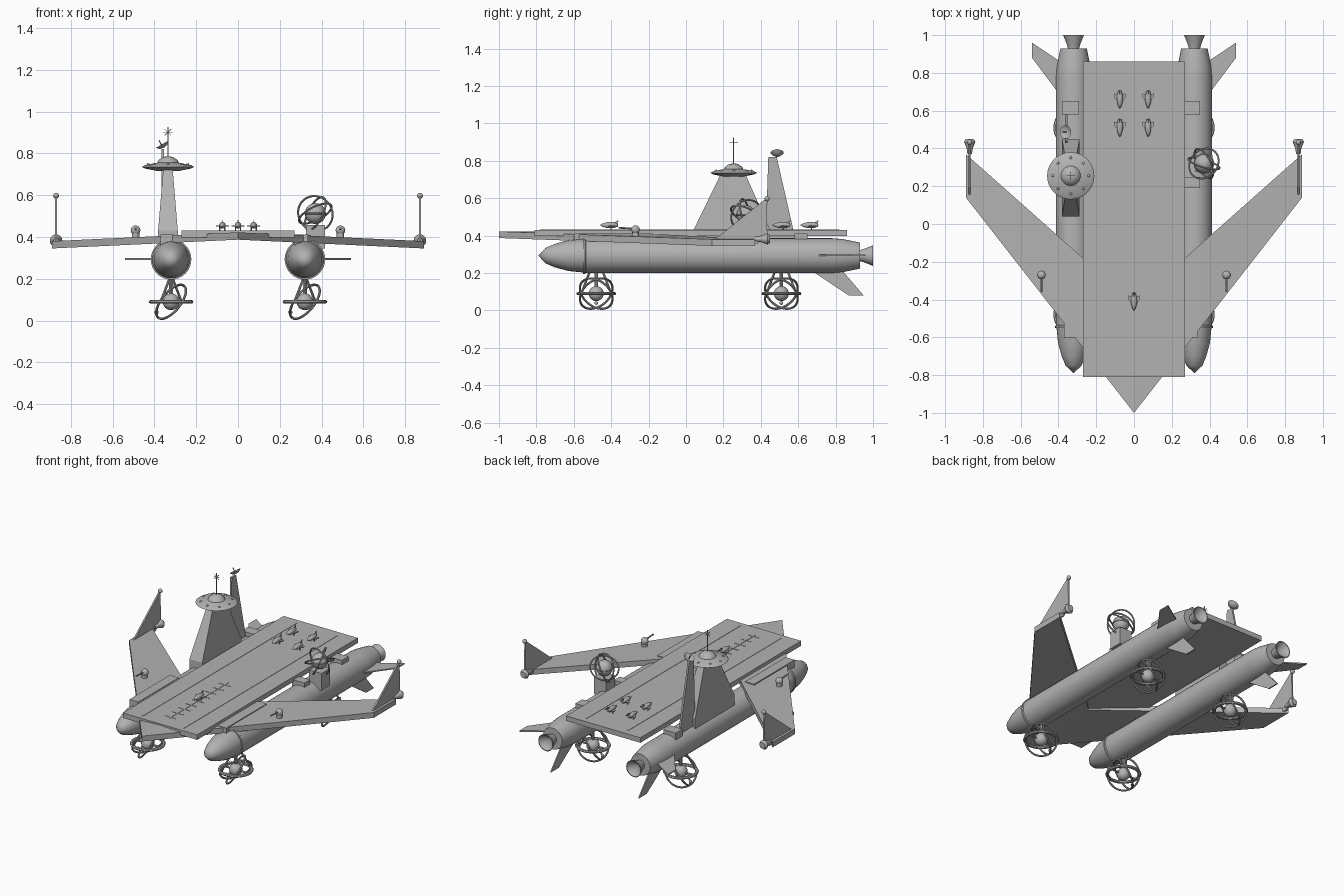
import bpy, bmesh
from math import pi, sin, cos, radians
from mathutils import Matrix, Vector

cube = bpy.data.objects.get("Cube")
if cube:
    bpy.data.objects.remove(cube, do_unlink=True)

GREY = (0.45, 0.45, 0.45, 1)
mat = bpy.data.materials.new("hull_grey")
mat.use_nodes = True
mat.diffuse_color = GREY
bsdf = next(n for n in mat.node_tree.nodes if n.type == 'BSDF_PRINCIPLED')
bsdf.inputs["Base Color"].default_value = GREY
Z, ALONG_Y = Matrix(), Matrix.Rotation(-pi / 2, 4, 'X')


def finish(name, bm, smooth=False):
    bmesh.ops.recalc_face_normals(bm, faces=bm.faces)
    mesh = bpy.data.meshes.new(name)
    bm.to_mesh(mesh)
    bm.free()
    mesh.materials.append(mat)
    if smooth:
        mesh.shade_smooth()
        mesh.set_sharp_from_angle(angle=radians(35))
    ob = bpy.data.objects.new(name, mesh)
    bpy.context.scene.collection.objects.link(ob)
    return ob


def prism(name, pts, axis, lo, hi, shape=None):
    """Extrude a flat outline along one axis; shape optionally moves each vertex."""
    bm = bmesh.new()
    rings = []
    for d in (lo, hi):
        ring = []
        for p in pts:
            co = list(p)
            co.insert(axis, d)
            ring.append(bm.verts.new(co))
        rings.append(ring)
        bm.faces.new(ring)
    for i in range(len(pts)):
        j = (i + 1) % len(pts)
        bm.faces.new((rings[0][i], rings[0][j], rings[1][j], rings[1][i]))
    if shape:
        for v in bm.verts:
            shape(v.co)
    return finish(name, bm)


def box(name, x0, x1, y0, y1, z0, z1):
    return prism(name, [(x0, y0), (x1, y0), (x1, y1), (x0, y1)], 2, z0, z1)


def lathe(name, profile, at, turn=Z, n=32):
    """Spin (radius, height) points round the local z axis."""
    bm = bmesh.new()
    rings = []
    for r, h in profile:
        count = n if r > 0 else 1
        rings.append([bm.verts.new((r * cos(2 * pi * i / n), r * sin(2 * pi * i / n), h))
                      for i in range(count)])
    for a, b in zip(rings, rings[1:]):
        for i in range(n):
            j = (i + 1) % n
            quad = [a[i % len(a)], a[j % len(a)], b[j % len(b)], b[i % len(b)]]
            bm.faces.new(list(dict.fromkeys(quad)))
    for ring in (rings[0], rings[-1]):
        if len(ring) > 1:
            bm.faces.new(ring)
    bm.transform(Matrix.Translation(at) @ turn)
    return finish(name, bm, True)


def ball(name, at, r):
    bm = bmesh.new()
    bmesh.ops.create_uvsphere(bm, u_segments=20, v_segments=12, radius=r)
    bm.transform(Matrix.Translation(at))
    return finish(name, bm, True)


def toward(direction):
    return Vector(direction).to_track_quat('Z', 'Y').to_matrix().to_4x4()


def ring(name, at, radius, thick, normal=(0, 0, 1), flat=1.0):
    prof = [(radius + thick * cos(pi * k / 4), flat * thick * sin(pi * k / 4)) for k in range(9)]
    bm = bmesh.new()
    n = 40
    loops = [[bm.verts.new((r * cos(2 * pi * i / n), r * sin(2 * pi * i / n), h))
              for i in range(n)] for r, h in prof[:-1]]
    for k in range(8):
        a, b = loops[k], loops[(k + 1) % 8]
        for i in range(n):
            j = (i + 1) % n
            bm.faces.new((a[i], a[j], b[j], b[i]))
    bm.transform(Matrix.Translation(at) @ toward(normal))
    return finish(name, bm, True)


def rod(name, a, b, r):
    d = Vector(b) - Vector(a)
    return lathe(name, [(r, 0), (r, d.length)], a, toward(d), 10)


# Flight deck with thin raised markings
box("flight_deck", -0.27, 0.27, -0.81, 0.86, 0.397, 0.43)
for s in (-1, 1):
    box("deck_line", s * 0.15 - 0.004, s * 0.15 + 0.004, -0.78, 0.82, 0.43, 0.432)
box("runway_line", -0.003, 0.003, -0.72, -0.1, 0.43, 0.432)
for k in range(9):
    y = -0.7 + k * 0.07
    box("runway_tick", -0.04, 0.04, y, y + 0.006, 0.43, 0.432)


# Swept wings that droop toward the tips and meet at the bow
def droop(co):
    co.z -= 0.042 * abs(co.x) / 0.89


for s, side in ((1, "left"), (-1, "right")):
    outline = [(0, -1), (s * 0.89, 0.14), (s * 0.89, 0.37), (0, -0.42)]
    prism(side + "_wing", outline, 2, 0.387, 0.422, droop)

    # Wing tip fin, mast ball and flared pod
    prism(side + "_tip_fin", [(0.13, 0.36), (0.43, 0.6), (0.435, 0.4), (0.38, 0.355)],
          0, s * 0.87 - 0.005, s * 0.87 + 0.005)
    ball(side + "_tip_ball", (s * 0.87, 0.433, 0.597), 0.014)
    lathe(side + "_tip_pod", [(0.012, 0.37), (0.016, 0.4), (0.03, 0.435), (0.02, 0.45)],
          (s * 0.87, 0, 0.382), ALONG_Y, 20)

    # Wing gun
    ball(side + "_gun_turret", (s * 0.49, -0.27, 0.432), 0.023)
    lathe(side + "_gun_base", [(0.018, 0.38), (0.018, 0.425)], (s * 0.49, -0.27, 0), Z, 16)
    rod(side + "_gun_barrel", (s * 0.49, -0.28, 0.437), (s * 0.49, -0.36, 0.442), 0.005)

    # Engine pod
    x = s * 0.32
    lathe(side + "_pod", [(0, -0.79), (0.042, -0.75), (0.063, -0.7), (0.082, -0.63), (0.09, -0.55),
                          (0.097, -0.55), (0.097, -0.54), (0.093, -0.535), (0.093, 0.78),
                          (0.088, 0.84), (0.07, 0.93), (0.03, 0.93), (0.035, 0.95), (0.055, 1),
                          (0.05, 1), (0, 0.95)], (x, 0, 0.293), ALONG_Y)
    prism(side + "_tail_fin", [(s * 0.39, 0.68), (s * 0.54, 0.88), (s * 0.54, 0.96),
                               (s * 0.39, 0.86)], 2, 0.291, 0.299)
    prism(side + "_keel_fin", [(0.66, 0.22), (0.83, 0.22), (0.95, 0.08), (0.87, 0.08)],
          0, x - 0.004, x + 0.004)

    # Pylons joining pod to wing and deck
    box(side + "_front_pylon", x - 0.05, x + 0.015, -0.6, -0.18, 0.36, 0.412)
    box(side + "_rear_pylon", x - 0.06, x + 0.03, 0.58, 0.65, 0.36, 0.41)
    box(side + "_middle_pylon", x - 0.06, x + 0.03, 0.19, 0.25, 0.36, 0.41)

    # Landing pods: a hub inside crossed rings
    for y in (-0.48, 0.51):
        c = (x, y, 0.09)
        ball("gear_hub", c, 0.04)
        ring("gear_flat_ring", c, 0.096, 0.011, flat=0.8)
        for t in (-1, 1):
            ring("gear_tilted_ring", c, 0.098, 0.006, (0.68, t * 0.45, -0.55))
            rod("gear_strut", (x, y + t * 0.03, 0.22), (x + t * 0.05, y + t * 0.08, 0.09), 0.006)
            rod("gear_spoke", (x - 0.096 * t, y, 0.09), (x, y, 0.09), 0.006)
        rod("gear_leg", (x, y, 0.22), c, 0.01)
        ball("gear_weight", (x - 0.07, y, 0.04), 0.01)

# Control tower
TX, TY = -0.335, 0.255


def taper(co):
    if co.z > 0.5:
        co.x = TX + (co.x - TX) * 0.48
        co.y = TY + (co.y - TY) * 0.33


tower = [(TX - 0.047, 0.04), (TX + 0.047, 0.04), (TX + 0.047, 0.45), (TX - 0.047, 0.45)]
prism("tower", tower, 2, 0.43, 0.725, taper)
prism("tower_foot", tower, 2, 0.345, 0.43)
lathe("tower_saucer", [(0.05, 0.715), (0.11, 0.727), (0.125, 0.735), (0.11, 0.744), (0.052, 0.755),
                       (0.045, 0.768), (0.025, 0.782), (0, 0.787)], (TX, TY, 0), Z, 40)
for k in range(8):
    a = k * pi / 4
    ball("saucer_light", (TX + 0.095 * cos(a), TY + 0.095 * sin(a), 0.746), 0.007)
rod("tower_antenna", (TX, TY, 0.78), (TX, TY, 0.925), 0.0025)
for d in ((1, 0, 0), (0, 1, 0), (1, 0, 1), (-1, 0, 1)):
    v = Vector(d).normalized() * 0.022
    c = Vector((TX, TY, 0.9))
    rod("antenna_spike", c - v, c + v, 0.0015)

# Radar fin and dish behind the tower
prism("radar_fin", [(0.425, 0.36), (0.44, 0.82), (0.485, 0.82), (0.59, 0.36)], 0, -0.365, -0.353)
lathe("radar_dish", [(0, -0.012), (0.02, -0.008), (0.035, 0.006), (0.02, -0.003), (0, -0.006)],
      (-0.36, 0.487, 0.838), toward((-0.5, 0, 0.85)), 20)
rod("dish_feed", (-0.36, 0.487, 0.83), (-0.378, 0.487, 0.862), 0.003)

# Sensor globe in crossed hoops on the left pod
G = (0.37, 0.32, 0.512)
box("globe_base", 0.325, 0.415, 0.275, 0.365, 0.345, 0.458)
ball("sensor_globe", G, 0.05)
ring("globe_band", G, 0.05, 0.004)
for n in ((0.3, 1, 0.25), (1, 0.5, -0.5), (-0.5, 0.45, 1)):
    ring("globe_hoop", G, 0.086, 0.005, n)

# Small craft parked on the deck
for x, y in ((-0.075, 0.66), (0.075, 0.66), (-0.075, 0.51), (0.075, 0.51), (0, -0.41)):
    lathe("craft_body", [(0, -0.05), (0.009, -0.035), (0.016, -0.01), (0.016, 0.02), (0.008, 0.045),
                         (0, 0.048)], (x, y, 0.456), ALONG_Y, 12)
    prism("craft_wing", [(x, y - 0.025), (x + 0.031, y + 0.012), (x + 0.031, y + 0.032),
                         (x, y + 0.02), (x - 0.031, y + 0.032), (x - 0.031, y + 0.012)],
          2, 0.449, 0.455)
    prism("craft_tail", [(y + 0.01, 0.46), (y + 0.045, 0.482), (y + 0.05, 0.482), (y + 0.04, 0.455)],
          0, x - 0.002, x + 0.002)
    for t in (-1, 1):
        rod("craft_leg", (x + t * 0.012, y + 0.01, 0.43), (x + t * 0.012, y + 0.01, 0.452), 0.003)
